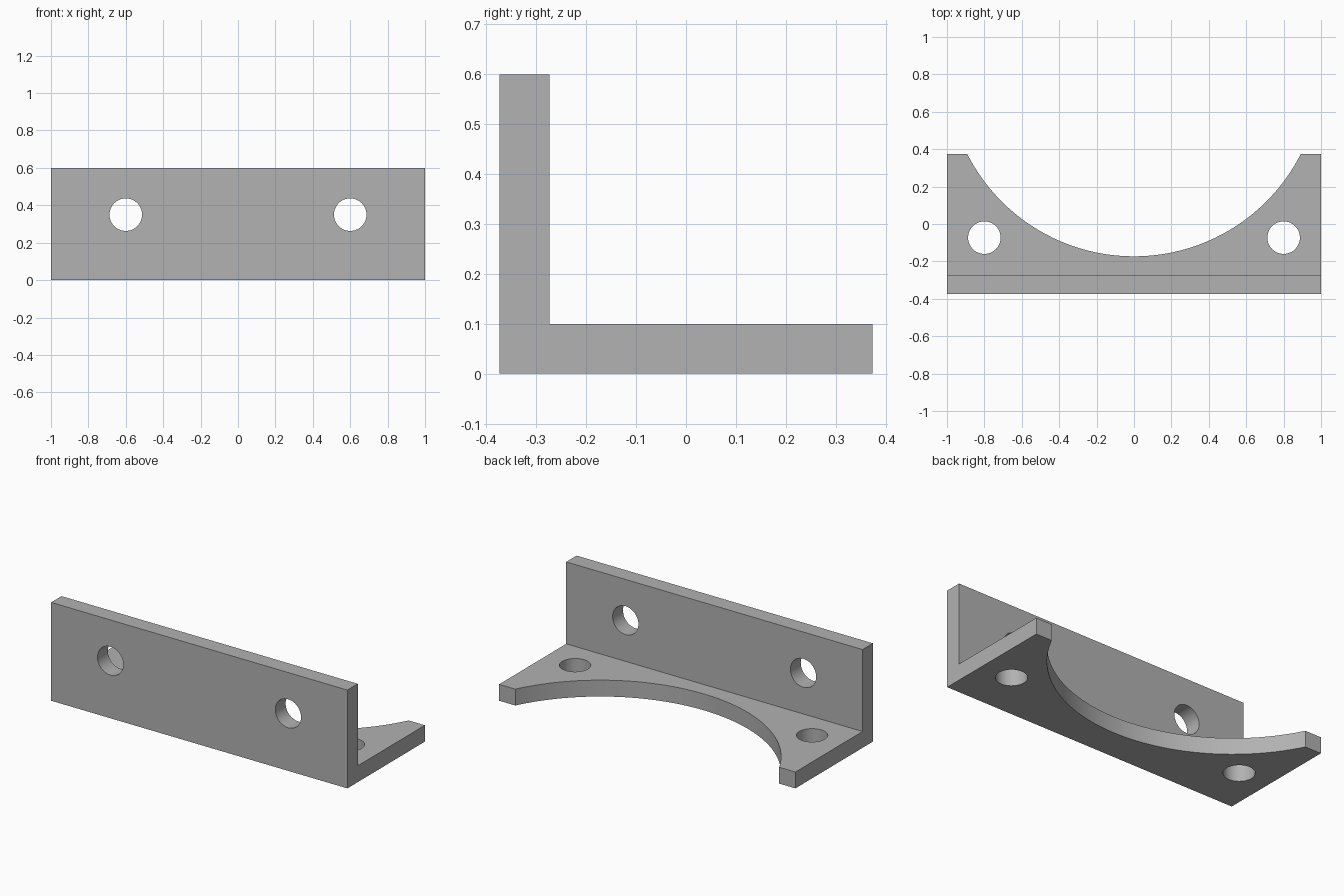
import bpy
import bmesh
import math

if "Cube" in bpy.data.objects:
    bpy.data.objects.remove(bpy.data.objects["Cube"], do_unlink=True)

HALF_DEPTH = 0.3735
THICK = 0.1
HEIGHT = 0.6
HOLE_R = 0.087
ARC_R = 1.0
ARC_Y = 0.827

grey = bpy.data.materials.new("plain_grey")
grey.use_nodes = True
grey.diffuse_color = (0.445, 0.445, 0.445, 1)
grey.node_tree.nodes["Principled BSDF"].inputs["Base Color"].default_value = grey.diffuse_color


def cutter(name, location, radius, sides, upright=True):
    """Cylinder used to cut a round opening, along z or along y."""
    turn = 0 if upright else math.pi / 2
    bpy.ops.mesh.primitive_cylinder_add(vertices=sides, radius=radius, depth=0.3,
                                        location=location, rotation=(turn, 0, 0))
    obj = bpy.context.object
    obj.name = name
    obj.hide_render = True
    obj.data.materials.append(grey)
    return obj


# Bracket body: L-shaped side profile swept across the width
wall_back = -HALF_DEPTH + THICK
profile = [(-HALF_DEPTH, 0), (HALF_DEPTH, 0), (HALF_DEPTH, THICK),
           (wall_back, THICK), (wall_back, HEIGHT), (-HALF_DEPTH, HEIGHT)]
bm = bmesh.new()
face = bm.faces.new([bm.verts.new((-1, y, z)) for y, z in profile])
swept = bmesh.ops.extrude_face_region(bm, geom=[face])["geom"]
bmesh.ops.translate(bm, vec=(2, 0, 0),
                    verts=[v for v in swept if isinstance(v, bmesh.types.BMVert)])
bmesh.ops.recalc_face_normals(bm, faces=bm.faces)
mesh = bpy.data.meshes.new("angle_bracket")
bm.to_mesh(mesh)
bm.free()
mesh.materials.append(grey)
bracket = bpy.data.objects.new("angle_bracket", mesh)
bpy.context.collection.objects.link(bracket)

# Curved cutout in the base, then the bolt holes on both sides
cutters = [cutter("arc_cutter", (0, ARC_Y, THICK / 2), ARC_R, 128)]
for side, label in ((-1, "right"), (1, "left")):
    cutters.append(cutter(label + "_wall_hole_cutter",
                          (side * 0.6, -HALF_DEPTH + THICK / 2, 0.35), HOLE_R, 48, False))
    cutters.append(cutter(label + "_base_hole_cutter",
                          (side * 0.8, -0.073, THICK / 2), HOLE_R, 48))

bpy.ops.object.select_all(action="DESELECT")
bpy.context.view_layer.objects.active = bracket
bracket.select_set(True)
for tool in cutters:
    cut = bracket.modifiers.new(tool.name, "BOOLEAN")
    cut.operation = "DIFFERENCE"
    cut.solver = "EXACT"
    cut.object = tool
    bpy.ops.object.modifier_apply(modifier=cut.name)
    bpy.data.objects.remove(tool, do_unlink=True)

# Smooth the round walls, keep the plate edges crisp
bpy.ops.object.shade_smooth_by_angle(angle=math.radians(30))
